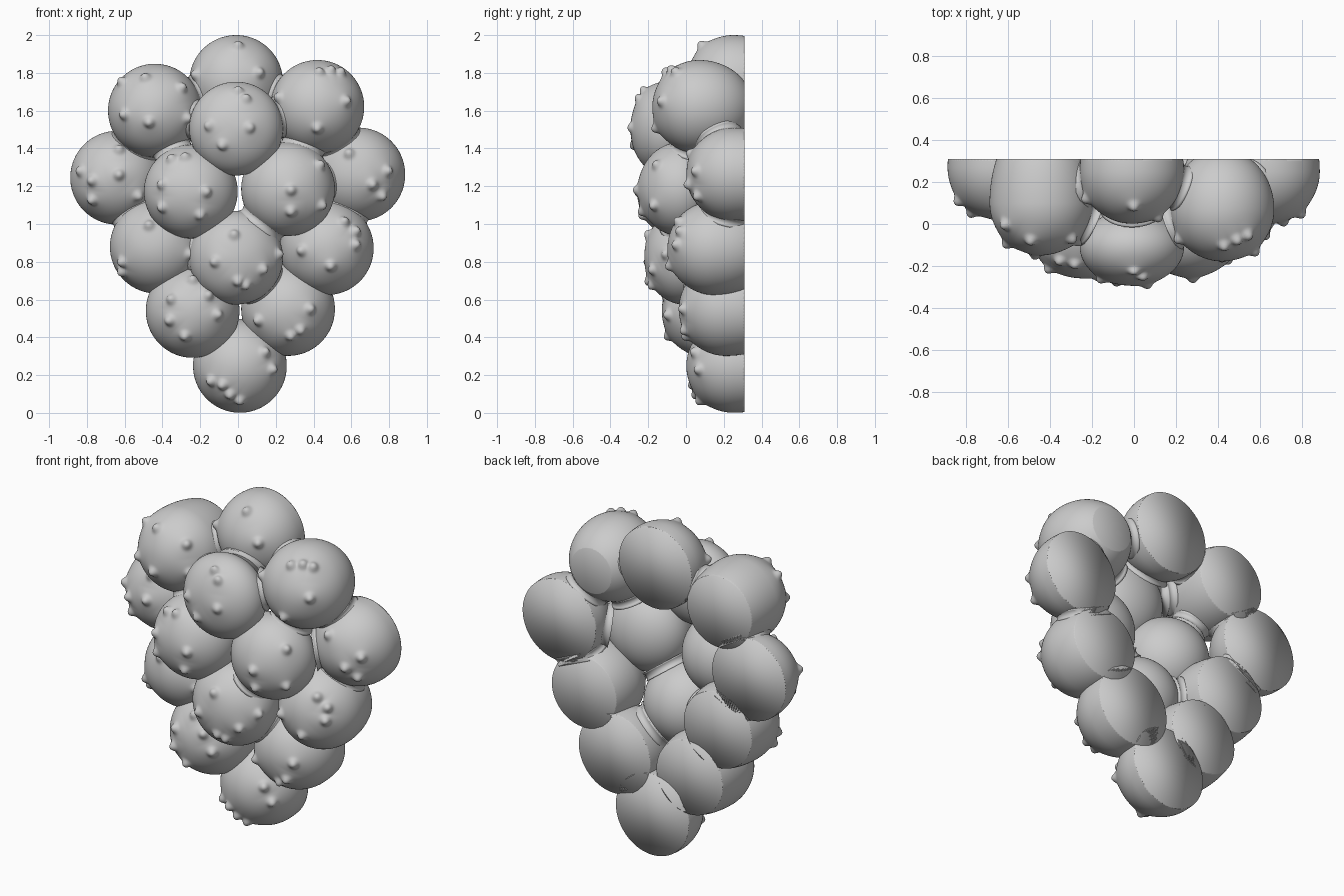
import bpy, bmesh, math
from mathutils import Vector

if "Cube" in bpy.data.objects:
    bpy.data.objects.remove(bpy.data.objects["Cube"])

R = 0.248        # berry radius
BACK = 0.31      # flat back plane
FILLET = 0.03    # radius of the soft joint between touching berries
centres = {}

grey = bpy.data.materials.new("plain grey")
grey.diffuse_color = (0.6, 0.6, 0.6, 1)
grey.use_nodes = True
grey.node_tree.nodes["Principled BSDF"].inputs["Base Color"].default_value = grey.diffuse_color


def finish(name, bm):
    """Slice flat at the back plane, shade smooth and link."""
    cut = bmesh.ops.bisect_plane(bm, geom=bm.verts[:] + bm.edges[:] + bm.faces[:],
                                 plane_co=(0, BACK, 0), plane_no=(0, 1, 0),
                                 clear_outer=True)
    rim = [e for e in cut["geom_cut"] if isinstance(e, bmesh.types.BMEdge)]
    if rim:
        bmesh.ops.contextual_create(bm, geom=rim)
    bmesh.ops.recalc_face_normals(bm, faces=bm.faces[:])
    for f in bm.faces:
        f.smooth = True
    mesh = bpy.data.meshes.new(name)
    bm.to_mesh(mesh)
    bm.free()
    mesh.materials.append(grey)
    bpy.context.collection.objects.link(bpy.data.objects.new(name, mesh))


def berry(name, x, y, z, knobs, back=1.0, front=1.0):
    """Berry with small front knobs (x, z in hundredths); back and front scale its depth."""
    centre = Vector((x, y, z))
    centres[name] = centre
    dirs = []
    for kx, kz in knobs:
        dx, dz = kx / 100 - x, kz / 100 - z
        dy = -math.sqrt(max(R * R - dx * dx - dz * dz, 0.0))
        dirs.append(Vector((dx, dy, dz)).normalized() * R)

    bm = bmesh.new()
    bmesh.ops.create_icosphere(bm, subdivisions=6, radius=R)
    for v in bm.verts:
        lift = 0.0
        for d in dirs:
            q = (v.co - d).length_squared
            if q < 0.02:
                # narrow knob on a soft wide foot
                h = 0.025 * math.exp(-(q / 0.024 ** 2) ** 1.3) + 0.007 * math.exp(-q / 0.055 ** 2)
                lift = max(lift, h)
        v.co *= 1 + lift / R
        v.co.y *= back if v.co.y > 0 else front
        v.co += centre
    finish(name, bm)


def joint(name, a, b):
    """Waisted neck that fillets the groove between two berries."""
    half = (b - a).length / 2
    h = math.sqrt((R + FILLET) ** 2 - half ** 2)
    end = half * FILLET / (R + FILLET)
    turn = (b - a).to_track_quat('Z', 'Y')
    mid = (a + b) / 2 + Vector((0, 0.02, 0))
    bm = bmesh.new()
    rings = []
    for i in range(7):
        t = end * (i / 3 - 1)
        r = h - math.sqrt(FILLET ** 2 - t * t)
        rings.append([bm.verts.new(mid + turn @ Vector((r * math.cos(k * math.tau / 32),
                                                       r * math.sin(k * math.tau / 32), t)))
                      for k in range(32)])
    for lo, hi in zip(rings, rings[1:]):
        for k in range(32):
            n = (k + 1) % 32
            bm.faces.new((lo[k], lo[n], hi[n], hi[k]))
    bm.faces.new(rings[0][::-1])
    bm.faces.new(rings[-1])
    finish(name, bm)


# Top rows
berry("top_berry", -0.01, 0.25, 1.752, [(0, 194), (-22, 179), (11, 180)], 1.3)
berry("upper_left_berry", -0.44, 0.10, 1.60,
      [(-61, 175), (-49, 177), (-30, 172), (-60, 158), (-47, 154), (-27, 156)], 1.7)
berry("upper_right_berry", 0.42, 0.07, 1.62,
      [(43, 180), (49, 181), (54, 180), (57, 165), (22, 167), (42, 151)], 1.15)
berry("upper_front_berry", -0.01, -0.11, 1.505,
      [(0, 170), (4, 166), (-15, 152), (6, 151), (-8, 142)], 0.7, 0.74)

# Widest row
berry("far_left_berry", -0.64, 0.27, 1.245,
      [(-83, 128), (-77, 123), (-63, 126), (-77, 113), (-53, 115), (-63, 139)], 1.5)
berry("far_right_berry", 0.637, 0.25, 1.262, [(59, 137), (79, 128), (76, 115), (71, 121)], 1.5)
berry("middle_left_berry", -0.25, -0.035, 1.172,
      [(-35, 134), (-28, 135), (-40, 121), (-40, 109), (-17, 117), (-20, 105)], 1.0, 0.9)
berry("middle_right_berry", 0.265, -0.03, 1.185,
      [(43, 131), (28, 118), (28, 107), (44, 110)], 0.8, 0.9)

# Lower rows
berry("lower_left_berry", -0.43, 0.15, 0.88, [(-47, 99), (-61, 75), (-61, 80), (-26, 84)], 1.6)
berry("lower_right_berry", 0.47, 0.15, 0.872,
      [(56, 101), (34, 86), (62, 89), (49, 78), (62, 96)], 1.3)
berry("lower_front_berry", -0.01, -0.01, 0.822,
      [(-2, 94), (21, 84), (13, 76), (4, 68), (-12, 80), (0, 70)], 1.0, 0.85)
berry("base_left_berry", -0.24, 0.12, 0.54,
      [(-24, 70), (-35, 60), (-36, 49), (-28, 41), (-11, 52), (-16, 62)], 1.7)
berry("base_right_berry", 0.265, 0.21, 0.55, [(11, 49), (38, 55), (33, 44), (28, 41)], 1.5)
berry("bottom_berry", 0.01, 0.25, 0.249,
      [(14, 32), (18, 23), (-8, 15), (-4, 10), (1, 7), (-14, 17)], 1.5)

# Soft joints where neighbours barely touch
names = list(centres)
for i, first in enumerate(names):
    for second in names[i + 1:]:
        a, b = centres[first], centres[second]
        if 0.43 < (b - a).length < 0.5:
            joint(f"joint_{first}_{second}", a, b)
